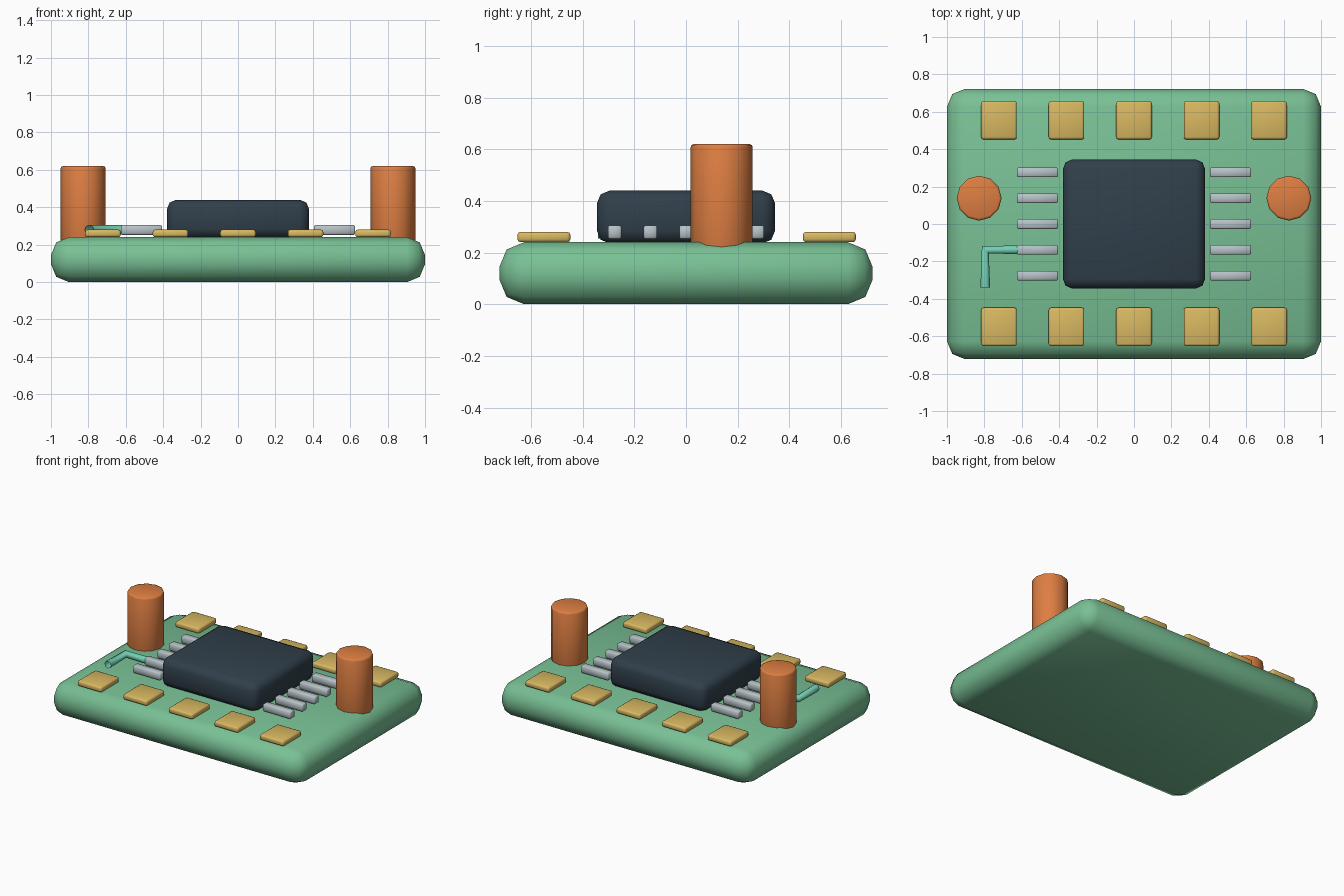
import bpy, math

cube = bpy.data.objects.get("Cube")
if cube:
    bpy.data.objects.remove(cube, do_unlink=True)


def material(name, rgb):
    m = bpy.data.materials.new(name)
    m.use_nodes = True
    m.diffuse_color = (*rgb, 1)
    m.node_tree.nodes["Principled BSDF"].inputs["Base Color"].default_value = (*rgb, 1)
    return m


GREEN = material("board green", (0.19, 0.53, 0.30))
GOLD = material("pad gold", (0.69, 0.48, 0.12))
COPPER = material("copper orange", (0.73, 0.21, 0.055))
DARK = material("chip navy", (0.03, 0.05, 0.07))
SILVER = material("pin silver", (0.48, 0.55, 0.58))
MINT = material("wire mint", (0.17, 0.62, 0.45))


def finish(name, mat, bevel, segments, angle=50):
    """Name and colour the active object, then bevel and smooth it."""
    ob = bpy.context.object
    ob.name = name
    ob.data.materials.append(mat)
    mod = ob.modifiers.new("Bevel", 'BEVEL')
    mod.width, mod.segments = bevel, segments
    mod.limit_method = 'ANGLE'
    mod.angle_limit = math.radians(40)
    bpy.ops.object.modifier_apply(modifier=mod.name)
    bpy.ops.object.shade_smooth_by_angle(angle=math.radians(angle))
    return ob


def box(name, x, y, z0, z1, sx, sy, mat, bevel, segments=2):
    bpy.ops.mesh.primitive_cube_add(size=1, location=(x, y, (z0 + z1) / 2))
    bpy.context.object.scale = (sx, sy, z1 - z0)
    bpy.ops.object.transform_apply(location=False, rotation=False, scale=True)
    return finish(name, mat, bevel, segments)


# Board and chip
box("board", 0, 0, 0, 0.24, 2, 1.445, GREEN, 0.096)
box("chip", 0, 0, 0.235, 0.44, 0.76, 0.69, DARK, 0.05)

# Gold contact pads along front and back
for side, y in (("front", -0.55), ("back", 0.555)):
    for i in range(5):
        box(f"{side}_pad_{i + 1}", (i - 2) * 0.361, y, 0.24, 0.28,
            0.19, 0.205, GOLD, 0.012)

# Chip pins
for side, s in (("left", 1), ("right", -1)):
    for i in range(5):
        box(f"{side}_pin_{i + 1}", s * 0.516, (i - 2) * 0.138, 0.253, 0.305,
            0.22, 0.052, SILVER, 0.006, 1)

# Copper posts, sunk into the rounded board edge
for side, s in (("left", 1), ("right", -1)):
    bpy.ops.mesh.primitive_cylinder_add(vertices=12, radius=0.12, depth=0.46,
                                        location=(s * 0.828, 0.138, 0.39))
    finish(f"{side}_post", COPPER, 0.012, 2)

# Loose bent wire with open ends
curve = bpy.data.curves.new("bent_wire", 'CURVE')
curve.dimensions = '3D'
curve.bevel_depth = 0.026
curve.bevel_resolution = 2
path = curve.splines.new('POLY')
path.points.add(2)
for p, (x, y) in zip(path.points, ((-0.55, -0.138), (-0.795, -0.138), (-0.795, -0.34))):
    p.co = (x, y, 0.28, 1)
path.use_smooth = True
curve.materials.append(MINT)
wire = bpy.data.objects.new("bent_wire", curve)
bpy.context.collection.objects.link(wire)
